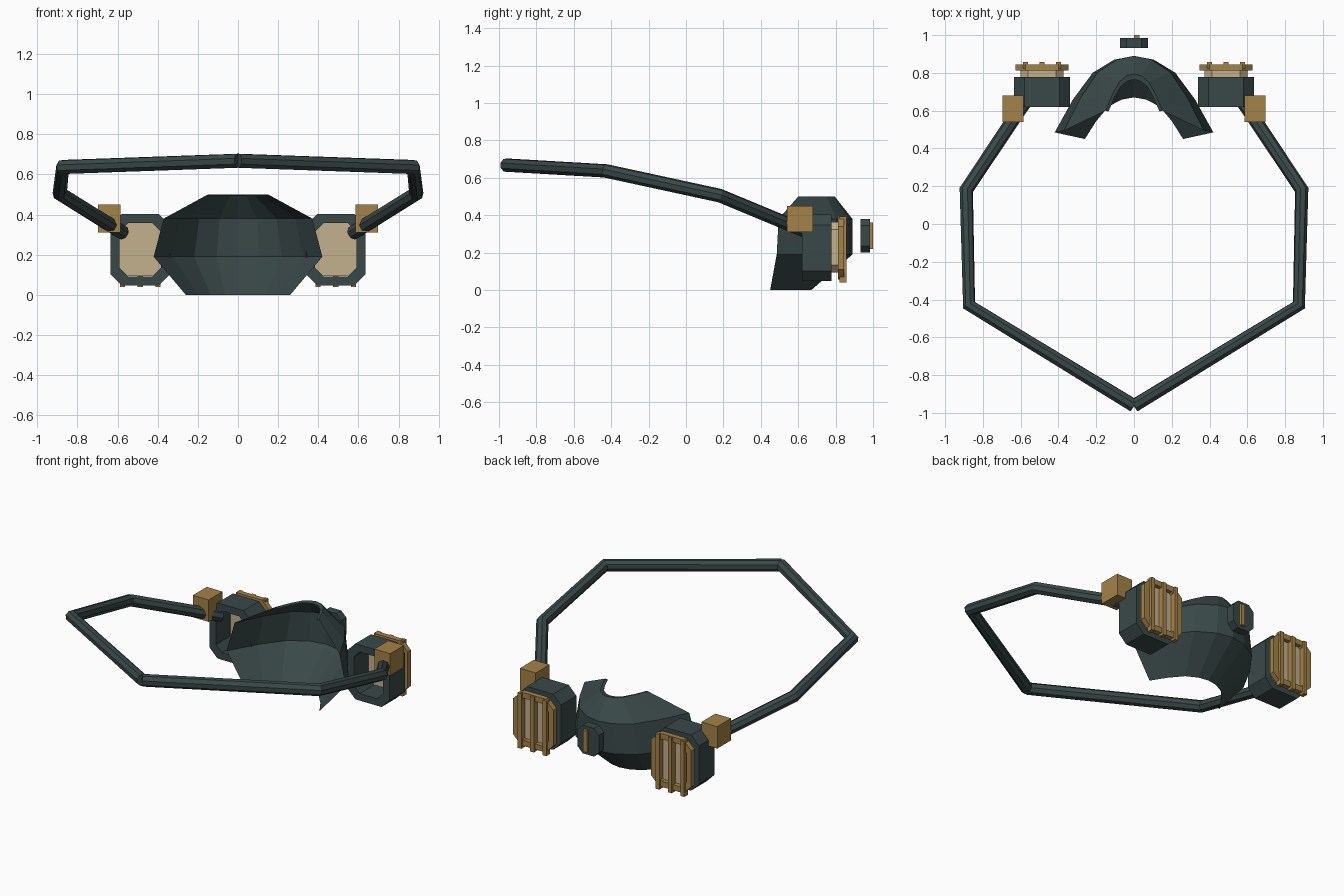
import bpy, bmesh
from mathutils import Vector

if "Cube" in bpy.data.objects:
    bpy.data.objects.remove(bpy.data.objects["Cube"])


def material(name, rgb):
    m = bpy.data.materials.new(name)
    m.diffuse_color = (*rgb, 1)
    m.use_nodes = True
    m.node_tree.nodes["Principled BSDF"].inputs["Base Color"].default_value = m.diffuse_color
    return m


RUBBER = material("dark green grey", (0.042, 0.066, 0.066))
BRASS = material("brass brown", (0.37, 0.225, 0.065))
TAN = material("pale tan", (0.56, 0.44, 0.27))


def finish(bm, name, mat, mirror=False, solid=True):
    if solid:
        bmesh.ops.recalc_face_normals(bm, faces=bm.faces)
    me = bpy.data.meshes.new(name)
    bm.to_mesh(me)
    bm.free()
    me.materials.append(mat)
    ob = bpy.data.objects.new(name, me)
    bpy.context.collection.objects.link(ob)
    if mirror:
        ob.modifiers.new("Mirror", 'MIRROR')
    return ob


def box(name, lo, hi, mat, mirror=False):
    bm = bmesh.new()
    lo, hi = Vector(lo), Vector(hi)
    bmesh.ops.create_cube(bm, size=1)
    for v in bm.verts:
        v.co = (lo + hi) / 2 + v.co * (hi - lo)
    return finish(bm, name, mat, mirror)


def octagon(cx, cz, w, h, c):
    """Rectangle with cut corners in the xz plane."""
    pts = []
    for sx, sz, flip in ((1, 1, 0), (-1, 1, 1), (-1, -1, 0), (1, -1, 1)):
        pair = [(cx + sx * w / 2, cz + sz * (h / 2 - c)),
                (cx + sx * (w / 2 - c), cz + sz * h / 2)]
        pts += pair[::-1] if flip else pair
    return pts


def plate(name, cx, cz, w, h, c, y0, y1, mat, border=0, mirror=False):
    """Octagonal block, or an open frame when border is given."""
    bm = bmesh.new()

    def loop(pts, y):
        return [bm.verts.new((x, y, z)) for x, z in pts]

    def bridge(a, b):
        for i in range(8):
            j = (i + 1) % 8
            bm.faces.new((a[i], a[j], b[j], b[i]))

    outer = octagon(cx, cz, w, h, c)
    a, b = loop(outer, y0), loop(outer, y1)
    bridge(a, b)
    if border:
        inner = octagon(cx, cz, w - 2 * border, h - 2 * border, c * 0.75)
        d, e = loop(inner, y0), loop(inner, y1)
        bridge(d, e)
        bridge(a, d)
        bridge(b, e)
    else:
        bm.faces.new(a)
        bm.faces.new(b)
    return finish(bm, name, mat, mirror)


# Face cup: stacked arches, each given as height, half width, end y, apex y
rings = [(0.0, 0.26, 0.45, 0.67), (0.19, 0.42, 0.485, 0.89),
         (0.38, 0.37, 0.495, 0.89), (0.50, 0.15, 0.60, 0.795),
         (0.495, 0.135, 0.595, 0.765)]
half = [(0.25, 0.05), (0.52, 0.22), (0.77, 0.57), (1, 1)]
arch = [(-u, v) for u, v in reversed(half)] + [(0, 0)] + half
bm = bmesh.new()
grid = [[bm.verts.new((u * hw, apex + v * (end - apex),
                       z + (0.0 if i else 0.012 * v * 0)))
         for u, v in arch] for i, (z, hw, end, apex) in enumerate(rings)]
for low, high in zip(grid, grid[1:]):
    for i in range(len(arch) - 1):
        bm.faces.new((low[i + 1], low[i], high[i], high[i + 1]))
finish(bm, "face_cup", RUBBER, solid=False)

# Filter cartridges on both sides
CX, CZ = 0.487, 0.225
plate("filter_housing", CX, CZ, 0.295, 0.355, 0.055, 0.62, 0.777, RUBBER,
      border=0.045, mirror=True)
plate("filter_pad", CX, CZ + 0.003, 0.23, 0.27, 0.04, 0.765, 0.82, TAN, mirror=True)
plate("filter_grille_frame", CX, CZ, 0.283, 0.34, 0.055, 0.812, 0.845, BRASS,
      border=0.035, mirror=True)
for i in (-1, 0, 1):
    x = CX + i * 0.088
    box("grille_bar", (x - 0.013, 0.822, 0.04), (x + 0.013, 0.858, 0.392),
        BRASS, mirror=True)

# Exhale valve in front of the cup
plate("valve", 0, 0.29, 0.15, 0.18, 0.035, 0.933, 0.985, RUBBER)
box("valve_strip", (0.0, 0.98, 0.22), (0.028, 1.0, 0.36), BRASS)

# Strap clips
box("strap_clip", (0.585, 0.54, 0.31), (0.697, 0.68, 0.45), BRASS, mirror=True)

# Head strap: two mirrored tubes meeting at the back
path = [(0.575, 0.65, 0.31), (0.888, 0.18, 0.505),
        (0.873, -0.43, 0.637), (0.0, -0.962, 0.668)]
cu = bpy.data.curves.new("head_strap", 'CURVE')
cu.dimensions = '3D'
cu.bevel_depth = 0.037
cu.bevel_resolution = 2
cu.use_fill_caps = True
for side in (1, -1):
    sp = cu.splines.new('POLY')
    sp.points.add(len(path) - 1)
    sp.use_smooth = False
    for p, (x, y, z) in zip(sp.points, path):
        p.co = (x * side, y, z, 1)
cu.materials.append(RUBBER)
bpy.context.collection.objects.link(bpy.data.objects.new("head_strap", cu))
